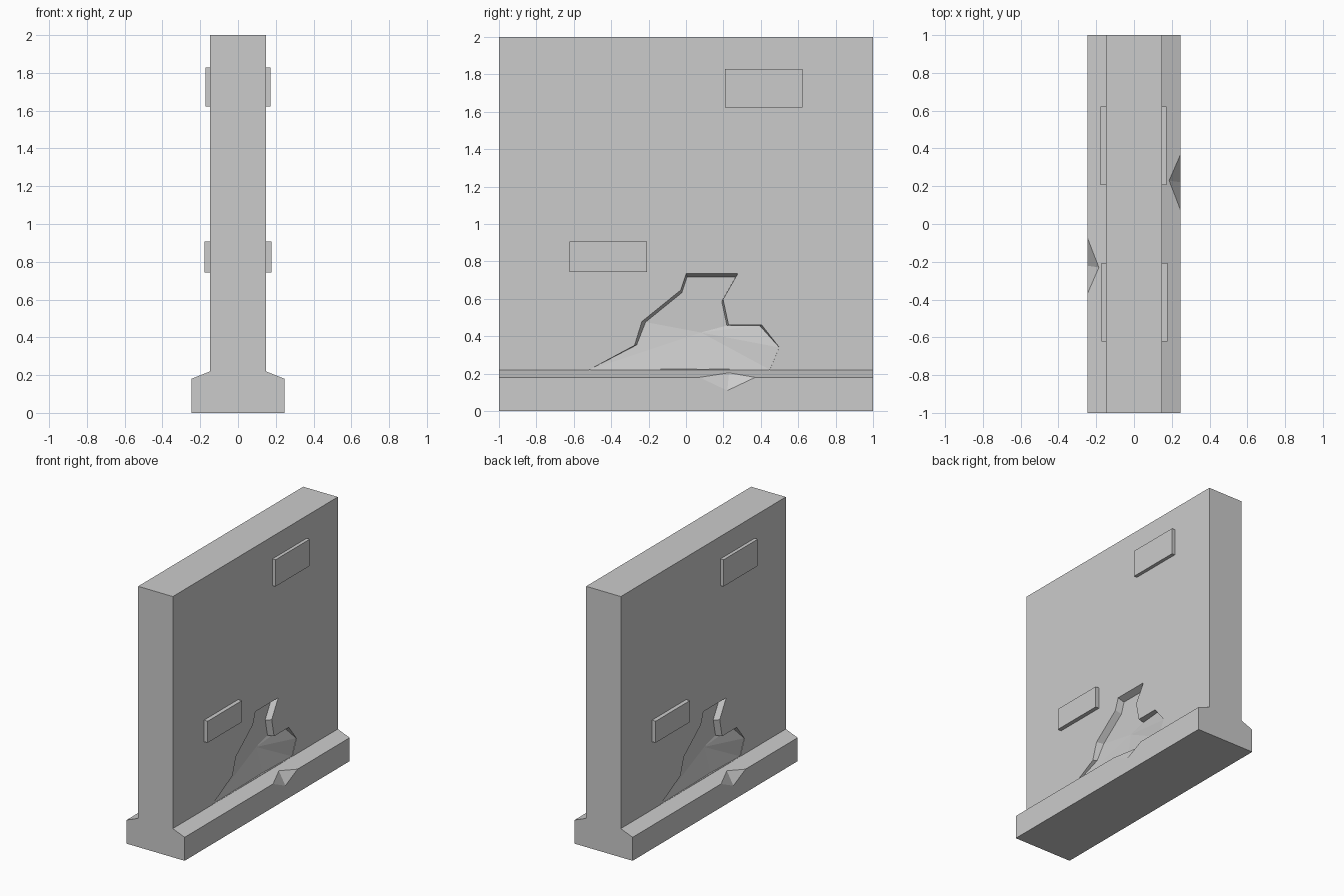
import bpy
import bmesh
from math import pi
from mathutils import Matrix, Vector

cube = bpy.data.objects.get("Cube")
if cube:
    bpy.data.objects.remove(cube)

concrete = bpy.data.materials.new("concrete_grey")
concrete.use_nodes = True
GREY = (0.6, 0.6, 0.6, 1)
concrete.diffuse_color = GREY
concrete.node_tree.nodes["Principled BSDF"].inputs["Base Color"].default_value = GREY

WALL, BASE = 0.147, 0.247      # half thicknesses
LEDGE, LIP = 0.22, 0.18        # ledge heights at wall and at outer edge


def finish(bm, name, turn=0):
    """Turn the mesh about z and make it an object."""
    bmesh.ops.recalc_face_normals(bm, faces=bm.faces)
    bm.transform(Matrix.Rotation(turn, 4, "Z"))
    mesh = bpy.data.meshes.new(name)
    bm.to_mesh(mesh)
    bm.free()
    mesh.materials.append(concrete)
    obj = bpy.data.objects.new(name, mesh)
    bpy.context.collection.objects.link(obj)
    return obj


def make_wall():
    half = [(BASE, 0), (BASE, LIP), (WALL, LEDGE), (WALL, 2)]
    profile = half + [(-x, z) for x, z in reversed(half)]
    bm = bmesh.new()
    face = bm.faces.new([bm.verts.new((x, -1, z)) for x, z in profile])
    out = bmesh.ops.extrude_face_region(bm, geom=[face])
    moved = [v for v in out["geom"] if isinstance(v, bmesh.types.BMVert)]
    bmesh.ops.translate(bm, verts=moved, vec=(0, 2, 0))
    return finish(bm, "concrete_wall")


def make_hollow(turn):
    """Broken patch: steep at the top, running out to the ledge below."""
    # y, z and depth of each outline point
    outline = [(-.52, .22, .003), (-.28, .35, .03), (-.24, .48, .05), (-.03, .65, .05),
               (0, .74, .05), (.28, .74, .05), (.2, .6, .05), (.23, .46, .05),
               (.41, .46, .035), (.5, .34, .003), (.45, .22, .003), (.1, .222, .01)]
    centre = Vector((WALL - .05, .08, .42))
    bm = bmesh.new()
    outer, inner = [], []
    for y, z, depth in outline:
        outer.append(bm.verts.new((WALL + .012, y, z)))
        p = Vector((WALL - depth, y, z))
        q = p.lerp(centre, depth * 1.5)
        inner.append(bm.verts.new((p.x, q.y, q.z)))
    mid = bm.verts.new(centre)
    front = bm.verts.new((WALL + .012, centre.y, centre.z))
    for i in range(len(outline)):
        j = (i + 1) % len(outline)
        bm.faces.new((outer[i], outer[j], inner[j], inner[i]))
        bm.faces.new((inner[i], inner[j], mid))
        bm.faces.new((outer[j], outer[i], front))
    bmesh.ops.triangulate(bm, faces=bm.faces)
    return finish(bm, "hollow_cutter", turn)


def make_chip(turn):
    """Pointed chip in the lip of the ledge."""
    out = BASE + .006
    points = [(out, .03, .19), (out, .22, .1), (out, .41, .19),
              (out, .22, .27), (.185, .23, .206)]
    bm = bmesh.new()
    for p in points:
        bm.verts.new(p)
    bmesh.ops.convex_hull(bm, input=bm.verts)
    return finish(bm, "chip_cutter", turn)


def make_block(name, y, z, height, out, turn):
    """Thin raised block on a wall face."""
    bm = bmesh.new()
    inside = WALL - .02
    size = (out - inside, .415, height)
    bmesh.ops.create_cube(bm, size=1, matrix=Matrix.Translation(((out + inside) / 2, y, z))
                          @ Matrix.Diagonal((*size, 1)))
    return finish(bm, name, turn)


wall = make_wall()
bpy.context.view_layer.objects.active = wall

# The two faces are the same, half a turn apart
for side, turn in (("left", 0), ("right", pi)):
    for cutter in (make_hollow(turn), make_chip(turn)):
        mod = wall.modifiers.new("break", "BOOLEAN")
        mod.operation = "DIFFERENCE"
        mod.solver = "EXACT"
        mod.object = cutter
        bpy.ops.object.modifier_apply(modifier=mod.name)
        bpy.data.objects.remove(cutter)
    make_block(side + "_upper_block", .415, 1.725, .205, .173, turn)
    make_block(side + "_lower_block", -.415, .825, .165, .178, turn)
